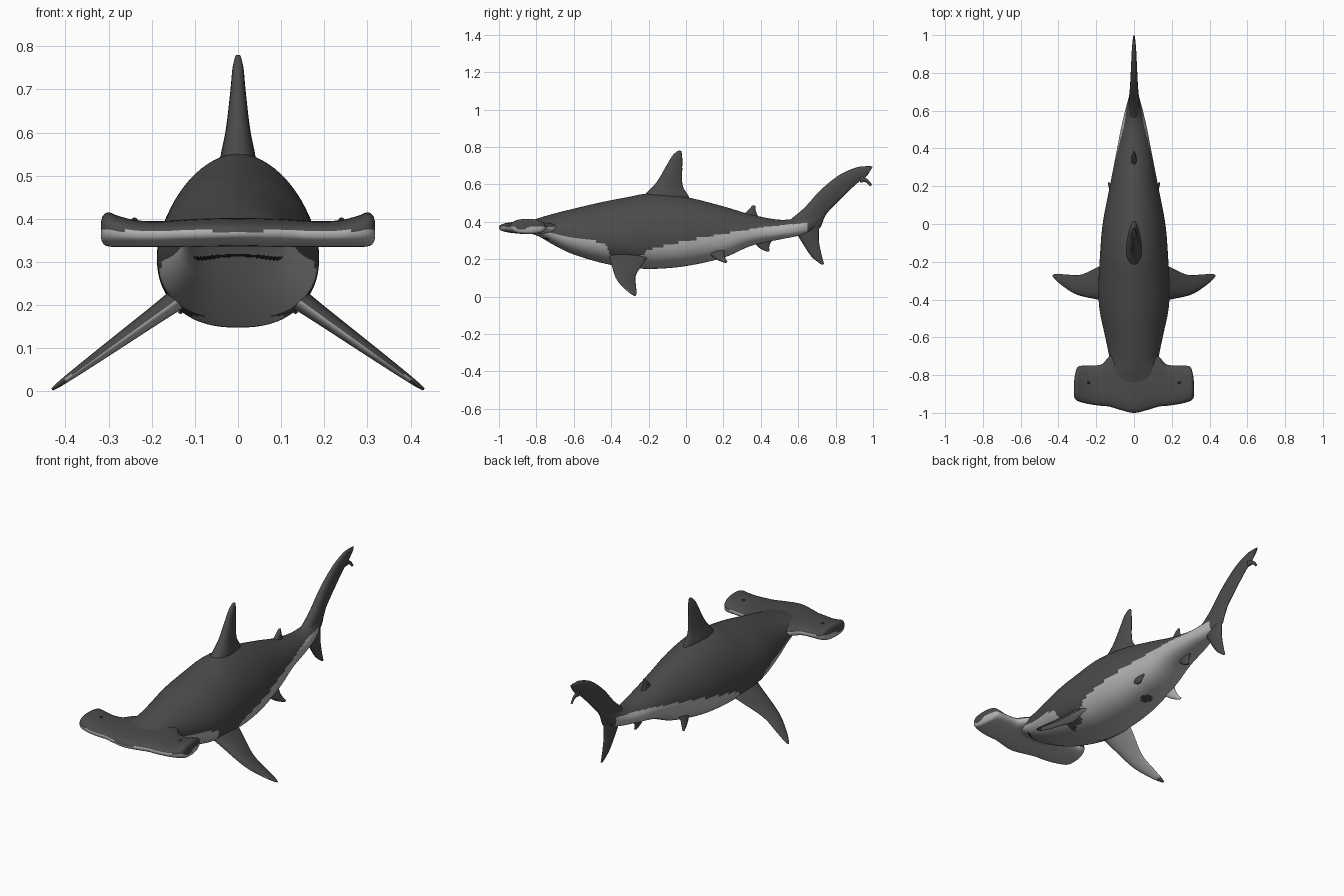
import bpy, bmesh, math
from mathutils import Vector

if "Cube" in bpy.data.objects:
    bpy.data.objects.remove(bpy.data.objects["Cube"])


def material(name, v):
    m = bpy.data.materials.new(name)
    m.diffuse_color = (v, v, v, 1)
    m.use_nodes = True
    m.node_tree.nodes["Principled BSDF"].inputs["Base Color"].default_value = m.diffuse_color
    return m


MATS = [material("dark grey skin", 0.07), material("pale belly", 0.45), material("near black", 0.02)]


def spline(rows, k):
    """Catmull-Rom resampling of rows of numbers, k steps per span."""
    out = []
    for i in range(len(rows) - 1):
        a, b, c, d = rows[max(i - 1, 0)], rows[i], rows[i + 1], rows[min(i + 2, len(rows) - 1)]
        for j in range(k):
            t = j / k
            out.append([0.5 * (2 * q + (r - p) * t + (2 * p - 5 * q + 4 * r - s) * t * t
                               + (3 * q - p - 3 * r + s) * t ** 3)
                        for p, q, r, s in zip(a, b, c, d)])
    out.append(list(rows[-1]))
    return out


def loft(name, rings, rule=None, mirror=False):
    """Skin a list of closed rings, cap both ends, colour the faces by rule(centre, normal)."""
    bm = bmesh.new()
    vs = [[bm.verts.new(p) for p in ring] for ring in rings]
    n = len(vs[0])
    for a, b in zip(vs, vs[1:]):
        for i in range(n):
            bm.faces.new((a[i], a[(i + 1) % n], b[(i + 1) % n], b[i]))
    bm.faces.new(vs[0])
    bm.faces.new(vs[-1])
    bmesh.ops.recalc_face_normals(bm, faces=bm.faces)
    for f in bm.faces:
        f.smooth = True
        f.material_index = rule(f.calc_center_median(), f.normal) if rule else 0
    me = bpy.data.meshes.new(name)
    bm.to_mesh(me)
    bm.free()
    for m in MATS:
        me.materials.append(m)
    ob = bpy.data.objects.new(name, me)
    bpy.context.collection.objects.link(ob)
    if mirror:
        ob.modifiers.new("mirror", 'MIRROR').use_clip = False
    return ob


def power(v, e):
    return math.copysign(abs(v) ** e, v)


def fin(name, stations, normal=(1, 0, 0), rule=None, mirror=False, n=20):
    """Stations: leading point, trailing point, half thickness."""
    rings = []
    nv = Vector(normal).normalized()
    for r in spline([(*a, *b, t) for a, b, t in stations], 6):
        lead, trail, t = Vector(r[:3]), Vector(r[3:6]), r[6]
        ring = []
        for i in range(n):
            th = 2 * math.pi * i / n
            u = 0.5 - 0.5 * math.cos(th)
            ring.append(lead.lerp(trail, u) + nv * t * math.sin(th) * (1.3 - 0.7 * u))
        rings.append(ring)
    return loft(name, rings, rule, mirror)


def median_fin(name, stations):
    """Fin in the x = 0 plane; stations are lead y, z, trail y, z, half thickness."""
    return fin(name, [((0, a, b), (0, c, d), t) for a, b, c, d, t in stations])


# Body: y, top, bottom, half width
BODY = [(-0.90, .385, .350, .09), (-0.84, .402, .340, .125), (-0.78, .422, .318, .127), (-0.70, .445, .272, .132),
        (-0.60, .470, .225, .152), (-0.45, .505, .180, .183), (-0.32, .530, .157, .188),
        (-0.18, .552, .148, .181), (0.0, .532, .163, .166), (0.2, .482, .208, .128),
        (0.35, .438, .272, .099), (0.5, .411, .305, .070), (0.6, .422, .325, .047),
        (0.67, .455, .350, .028), (0.74, .505, .43, .012)]

# Height of the belly colour edge along the body, dipping to dark at the pectorals
EDGE = [(-1, .37), (-.8, .36), (-.7, .335), (-.43, .285), (-.39, .175), (-.28, .175), (-.25, .21),
        (-.2, .25), (0, .30), (.2, .335), (.4, .37), (.65, .395), (.67, 0), (2, 0)]


def edge_height(y):
    for (a, p), (b, q) in zip(EDGE, EDGE[1:]):
        if y <= b:
            return p + (q - p) * (y - a) / (b - a)


def body_rule(c, n):
    if c.z < .335 and abs(c.x) < .105 and abs(c.y + .775 - 4 * c.x ** 2) < .007:
        return 2                                   # mouth line
    if n.z < -.5 and math.hypot(c.x, c.y - .1) < .03:
        return 0                                   # dark vent spot
    return 1 if c.z < edge_height(c.y) else 0


rings = []
for y, top, bot, w in spline(BODY, 14):
    mid = bot + 0.42 * (top - bot)
    ring = []
    for i in range(72):
        c, s = math.cos(math.tau * i / 72), math.sin(math.tau * i / 72)
        e = 2 / 1.8 if s > 0 else 2 / 2.4
        ring.append((w * power(c, e), y, mid + (top - mid if s > 0 else mid - bot) * power(s, e)))
    rings.append(ring)
loft("body", rings, body_rule)

# Hammer head: x, front y, back y, top, bottom
HALF = [(0.0, -1.0, -.66, .402, .336), (.07, -.985, -.67, .401, .335), (.13, -.967, -.70, .398, .335),
        (.17, -.963, -.742, .395, .335), (.23, -.955, -.75, .396, .335), (.275, -.945, -.75, .406, .335),
        (.300, -.936, -.76, .415, .336), (.313, -.925, -.80, .407, .343), (.318, -.91, -.85, .39, .358)]
rings = []
for x, f, b, top, bot in spline([(-r[0], *r[1:]) for r in HALF[:0:-1]] + HALF, 6):
    ring = []
    for i in range(40):
        c, s = math.cos(math.tau * i / 40), math.sin(math.tau * i / 40)
        ring.append((x, (f + b) / 2 + (b - f) / 2 * power(c, .8),
                     (top + bot) / 2 + (top - bot) / 2 * power(s, .8)))
    rings.append(ring)
loft("hammer_head", rings, lambda c, n: 1 if c.z < .372 and n.z < .3 else 0)

# Eyes
for side, name in ((1, "right_eye"), (-1, "left_eye")):
    bpy.ops.mesh.primitive_uv_sphere_add(segments=12, ring_count=8, radius=.008,
                                         location=(side * .24, -.84, .395))
    eye = bpy.context.object
    eye.name = name
    eye.data.materials.append(MATS[2])
    bpy.ops.object.shade_smooth()

# Fins on the centre line
median_fin("dorsal_fin", [(-.26, .50, .03, .50, .045), (-.215, .55, .012, .54, .04),
                          (-.155, .615, -.018, .595, .028), (-.105, .70, -.02, .68, .018),
                          (-.075, .75, -.02, .74, .013), (-.05, .775, -.024, .774, .007),
                          (-.04, .78, -.03, .78, .004)])
median_fin("second_dorsal_fin", [(.28, .41, .41, .40, .018), (.315, .446, .385, .432, .014),
                                 (.34, .47, .373, .46, .011), (.355, .488, .372, .485, .005)])
median_fin("anal_fin", [(.34, .32, .48, .32, .016), (.375, .275, .455, .292, .013),
                        (.405, .252, .445, .265, .009), (.435, .24, .448, .243, .004)])
median_fin("tail_upper_lobe", [(.53, .39, .62, .33, .03), (.63, .472, .71, .36, .027),
                               (.72, .57, .75, .44, .021), (.82, .65, .84, .535, .016),
                               (.91, .69, .92, .61, .012), (.965, .697, .957, .635, .008),
                               (.999, .696, .975, .655, .005)])
median_fin("tail_lower_lobe", [(.58, .355, .715, .40, .024), (.62, .29, .71, .31, .018),
                               (.67, .215, .722, .235, .011), (.725, .17, .738, .174, .004)])
median_fin("tail_tip_hook", [(.93, .65, .93, .61, .008), (.972, .626, .962, .61, .006),
                             (.995, .597, .985, .588, .004)])

# Pectoral fins: lead x, y, trail x, y, half thickness along a falling line
PECTORAL = [(.09, -.42, .09, -.18, .03), (.18, -.402, .18, -.222, .022), (.30, -.375, .28, -.268, .015),
            (.375, -.33, .36, -.267, .010), (.418, -.292, .41, -.264, .006), (.431, -.275, .428, -.268, .003)]


def drop(x):
    return .2 - (x - .16) * .722


fin("pectoral_fins", [((a, b, drop(a)), (c, d, drop(c)), t) for a, b, c, d, t in PECTORAL],
    (.585, 0, .81), lambda c, n: 1 if n.z < 0 and c.x < .40 else 0, True)

# Pelvic fins
fin("pelvic_fins", [((.08, .10, .27), (.08, .23, .28), .018), ((.105, .13, .225), (.105, .205, .24), .013),
                    ((.12, .165, .198), (.12, .21, .208), .009), ((.135, .208, .18), (.135, .222, .185), .004)],
    (.9, 0, .4), lambda c, n: 1 if n.x < 0 else 0, True)
